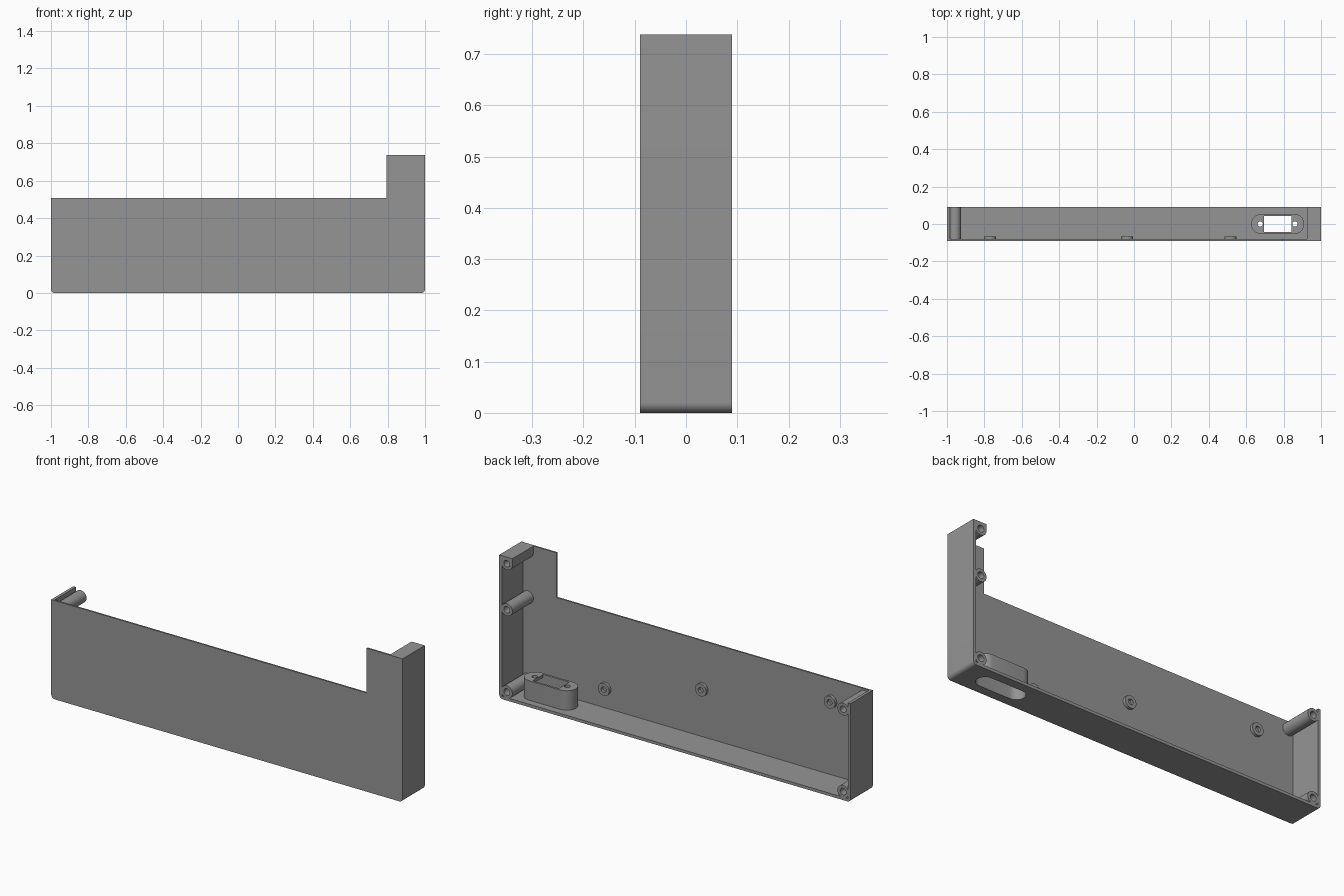
import bpy, bmesh, math

if "Cube" in bpy.data.objects:
    bpy.data.objects.remove(bpy.data.objects["Cube"])

grey = bpy.data.materials.new("plain_grey")
grey.diffuse_color = (0.3, 0.3, 0.3, 1)
grey.use_nodes = True
grey.node_tree.nodes["Principled BSDF"].inputs["Base Color"].default_value = grey.diffuse_color


def finish(name, bm):
    bmesh.ops.recalc_face_normals(bm, faces=bm.faces)
    me = bpy.data.meshes.new(name)
    bm.to_mesh(me)
    bm.free()
    me.materials.append(grey)
    ob = bpy.data.objects.new(name, me)
    bpy.context.collection.objects.link(ob)
    return ob


def prism(name, outline, a, b, axis):
    """Extrude an outline along y (outline in x,z) or z (outline in x,y)."""
    bm = bmesh.new()
    place = (lambda u, v, w: (u, w, v)) if axis == 'y' else (lambda u, v, w: (u, v, w))
    lo = [bm.verts.new(place(u, v, a)) for u, v in outline]
    hi = [bm.verts.new(place(u, v, b)) for u, v in outline]
    bm.faces.new(lo)
    bm.faces.new(hi)
    n = len(lo)
    for i in range(n):
        j = (i + 1) % n
        bm.faces.new((lo[i], lo[j], hi[j], hi[i]))
    return finish(name, bm)


def arc(cx, cy, r, start, end, n=10):
    return [(cx + r * math.cos(math.radians(start + (end - start) * i / n)),
             cy + r * math.sin(math.radians(start + (end - start) * i / n))) for i in range(n + 1)]


def rect(x0, x1, v0, v1):
    return [(x0, v0), (x1, v0), (x1, v1), (x0, v1)]


def stadium(cx, half, r):
    return arc(cx + half - r, 0, r, -90, 90, 16) + arc(cx - half + r, 0, r, 90, 270, 16)


def combine(ob, tool, op):
    """Apply a boolean and remove the tool."""
    m = ob.modifiers.new(op, 'BOOLEAN')
    m.object, m.operation, m.solver = tool, op, 'EXACT'
    dg = bpy.context.evaluated_depsgraph_get()
    me = bpy.data.meshes.new_from_object(ob.evaluated_get(dg))
    ob.modifiers.clear()
    ob.data = me
    bpy.data.objects.remove(tool)


def hollow_pin(name, x, z, r, hole, y0, y1, depth, n=32):
    """Round pin along y with a blind hole in its rear end."""
    bm = bmesh.new()
    rings = []
    for rad, y in ((r, y0), (r, y1), (hole, y1), (hole, y1 - depth)):
        rings.append([bm.verts.new((x + rad * math.cos(math.tau * i / n), y,
                                    z + rad * math.sin(math.tau * i / n))) for i in range(n)])
    for p, q in zip(rings, rings[1:]):
        for i in range(n):
            j = (i + 1) % n
            bm.faces.new((p[i], p[j], q[j], q[i]))
    bm.faces.new(rings[0])
    bm.faces.new(rings[-1])
    return finish(name, bm)


# Tray: thin front panel with floor and end walls, right end taller
R = 0.02
outer = (arc(-1 + R, R, R, 180, 270) + arc(1 - R, R, R, 270, 360)
         + [(1, 0.738), (0.795, 0.738), (0.795, 0.508), (-1, 0.508)])
case = prism("case_shell", outer, -0.09, 0.09, 'y')
combine(case, prism("cavity", rect(-0.985, 0.985, 0.015, 1), -0.081, 0.3, 'y'), 'DIFFERENCE')

# Connector housing on the floor, hollow from below, with window and screw holes
CX = 0.768
combine(case, prism("housing", stadium(CX, 0.142, 0.053), 0.005, 0.115, 'z'), 'UNION')
combine(case, prism("recess", stadium(CX, 0.132, 0.043), -0.1, 0.1, 'z'), 'DIFFERENCE')
combine(case, prism("window", rect(CX - 0.074, CX + 0.074, -0.042, 0.042), 0.05, 0.2, 'z'), 'DIFFERENCE')
for s in (-1, 1):
    combine(case, prism("screw_hole", arc(CX + s * 0.093, 0, 0.014, 0, 345, 23), 0.05, 0.2, 'z'), 'DIFFERENCE')

# Screw posts at the end walls
parts = [case]
for x, z in ((-0.957, 0.044), (-0.957, 0.467), (0.957, 0.044), (0.957, 0.467), (0.957, 0.704)):
    parts.append(hollow_pin("screw_post", x, z, 0.032, 0.017, -0.085, 0.09, 0.12))

# Block closing the gap above the top right post
cap = [(0.99, 0.738)] + arc(0.957, 0.704, 0.034, 90, 180, 8) + arc(0.957, 0.704, 0.0315, 180, 0, 16) + [(0.99, 0.704)]
cap = [(0.99, 0.738), (0.925, 0.738), (0.925, 0.704)] + arc(0.957, 0.704, 0.031, 180, 0, 16) + [(0.99, 0.704)]
parts.append(prism("post_cap", cap, -0.085, 0.09, 'y'))

# Small board standoffs on the front panel
for x, z in ((-0.77, 0.393), (-0.037, 0.26), (0.515, 0.115)):
    parts.append(hollow_pin("board_standoff", x, z, 0.032, 0.014, -0.085, -0.066, 0.014))

for ob in parts:
    bpy.ops.object.select_all(action='DESELECT')
    ob.select_set(True)
    bpy.context.view_layer.objects.active = ob
    bpy.ops.object.shade_smooth_by_angle(angle=math.radians(30))
